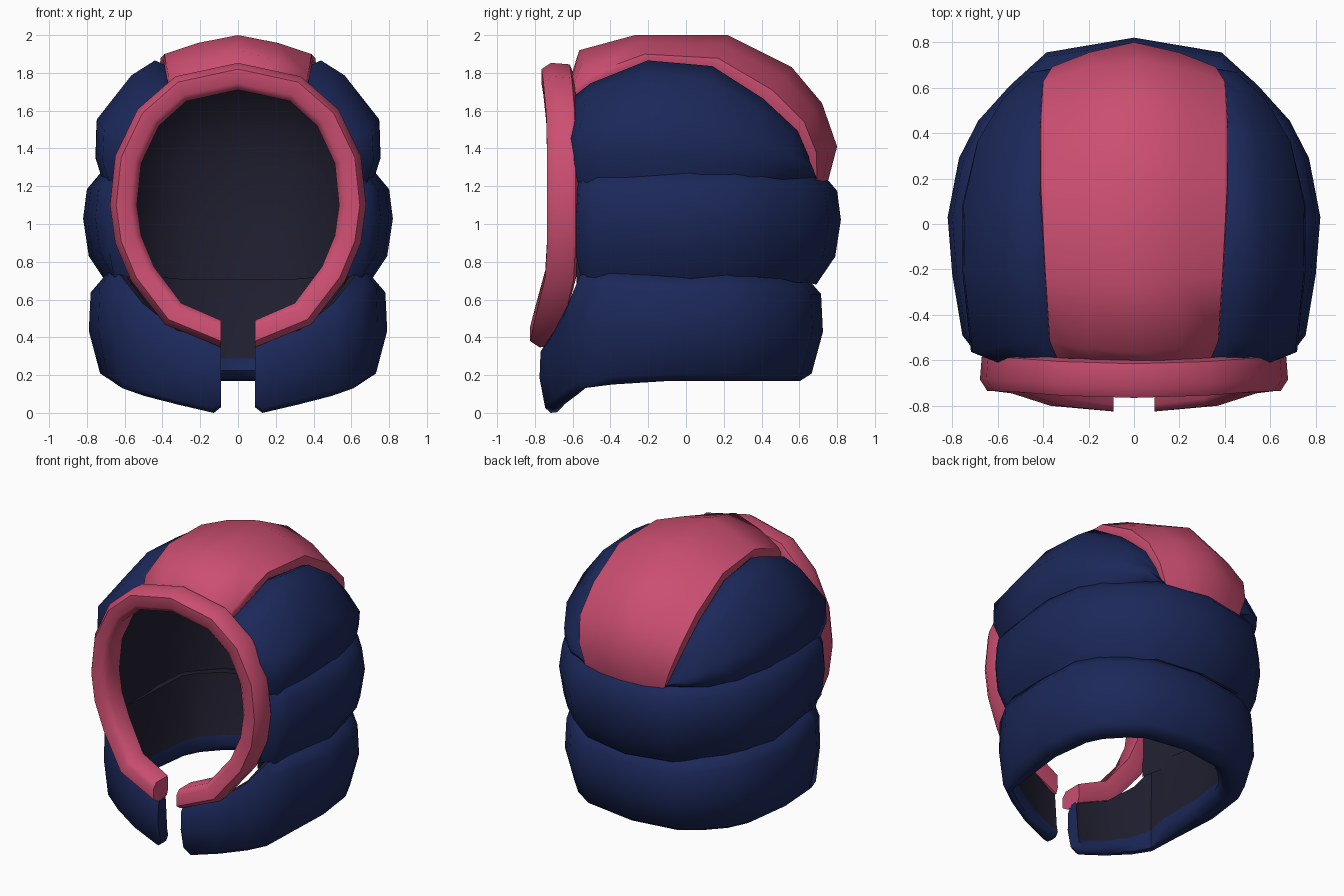
import bpy, bmesh, math
from mathutils import Vector

cube = bpy.data.objects.get("Cube")
if cube:
    bpy.data.objects.remove(cube, do_unlink=True)


def material(name, rgb):
    m = bpy.data.materials.new(name)
    m.use_nodes = True
    col = (*rgb, 1)
    m.diffuse_color = col
    m.node_tree.nodes["Principled BSDF"].inputs["Base Color"].default_value = col
    return m


NAVY = material("navy fabric", (0.011, 0.021, 0.1))
PINK = material("pink fabric", (0.6, 0.077, 0.165))
LINING = material("dark lining", (0.015, 0.014, 0.03))


def finish(name, bm, mats, angle):
    me = bpy.data.meshes.new(name)
    bm.to_mesh(me)
    bm.free()
    ob = bpy.data.objects.new(name, me)
    bpy.context.collection.objects.link(ob)
    for m in mats:
        me.materials.append(m)
    bpy.ops.object.select_all(action='DESELECT')
    ob.select_set(True)
    bpy.context.view_layer.objects.active = ob
    bpy.ops.object.shade_smooth_by_angle(angle=math.radians(angle))


def loft(name, sections, mats, lining_rows=()):
    """Skin closed sections along a path and cap both ends."""
    bm = bmesh.new()
    rings = [[bm.verts.new(p) for p in s] for s in sections]
    n = len(rings[0])
    for a, b in zip(rings, rings[1:]):
        for j in range(n):
            k = (j + 1) % n
            bm.faces.new((a[j], a[k], b[k], b[j])).material_index = int(j in lining_rows)
    for r in (rings[0], rings[-1]):
        bm.faces.new(r)
    bmesh.ops.recalc_face_normals(bm, faces=bm.faces)
    finish(name, bm, mats, 55)


def sheet(name, rows, mat, outward=True):
    """Open grid of points, facing outward or inward."""
    bm = bmesh.new()
    grid = [[bm.verts.new(p) for p in r] for r in rows]
    for a, b in zip(grid, grid[1:]):
        for j in range(len(a) - 1):
            bm.faces.new((a[j], a[j + 1], b[j + 1], b[j]))
    bm.normal_update()
    middle = Vector((0, 0, 1.2))
    facing = sum(f.normal.dot(f.calc_center_median() - middle) for f in bm.faces)
    if (facing > 0) != outward:
        bmesh.ops.reverse_faces(bm, faces=bm.faces)
    finish(name, bm, [mat], 60)


def mirrored(half):
    return half + [(-p[0], *p[1:]) for p in reversed(half[:-1])]


def band(name, half, profile, mats, lining_rows=()):
    """Puffy band: columns are (x, y, bottom, top, thickness scale)."""
    cols = mirrored(half)
    sections = []
    for i, (x, y, zb, zt, k) in enumerate(cols):
        out = Vector((0, -1, 0))
        if 0 < i < len(cols) - 1:
            p, q = cols[i - 1], cols[i + 1]
            out = Vector((q[1] - p[1], p[0] - q[0], 0)).normalized()
        sections.append([Vector((x, y, zb + v * (zt - zb))) - out * d * k
                         for d, v in profile])
    loft(name, sections, mats, lining_rows)


# lower band with chin flaps and a rolled hem
band("lower_band",
     [(0.09, -0.775, 0.03, 0.37, 0.5), (0.14, -0.775, 0, 0.38, 0.5),
      (0.34, -0.73, 0.045, 0.44, 0.5),
      (0.52, -0.655, 0.09, 0.58, 0.45), (0.65, -0.585, 0.13, 0.73, 0.45),
      (0.74, -0.42, 0.15, 0.75, 0.85),
      (0.79, -0.08, 0.17, 0.72, 1), (0.75, 0.24, 0.17, 0.74, 1),
      (0.67, 0.41, 0.17, 0.73, 1), (0.53, 0.56, 0.17, 0.72, 1),
      (0.36, 0.67, 0.17, 0.71, 1), (0, 0.725, 0.17, 0.71, 1)],
     [(0.12, 0), (0.06, 0.07), (0, 0.48), (0.01, 0.85), (0.08, 1),
      (0.17, 1), (0.21, 0.22), (0.23, 0.1), (0.19, 0.01)], [NAVY, LINING], (4, 5))

# middle band
band("middle_band",
     [(0.57, -0.6, 0.72, 1.27, 0.35), (0.69, -0.575, 0.72, 1.27, 0.5),
      (0.755, -0.49, 0.71, 1.27, 0.8),
      (0.8, -0.22, 0.69, 1.28, 1), (0.82, 0.03, 0.68, 1.28, 1),
      (0.77, 0.29, 0.69, 1.28, 1), (0.685, 0.455, 0.69, 1.28, 1),
      (0.545, 0.61, 0.69, 1.27, 1),
      (0.385, 0.755, 0.69, 1.26, 1), (0, 0.82, 0.68, 1.27, 1)],
     [(0.13, 0), (0.03, 0.25), (0, 0.58), (0.02, 0.84), (0.1, 1), (0.13, 1)], [NAVY])

# seam between the crown strip and the side panels, front to back
seam = [Vector(p) for p in (
    (0.33, -0.61, 1.66), (0.37, -0.5, 1.74), (0.39, -0.2, 1.86), (0.41, 0.15, 1.83),
    (0.41, 0.42, 1.66), (0.4, 0.59, 1.5), (0.36, 0.65, 1.36), (0.31, 0.67, 1.23))]
crest = [(-0.61, 1.78), (-0.565, 1.92), (-0.27, 2), (0.22, 2),
         (0.56, 1.83), (0.72, 1.64), (0.8, 1.41), (0.75, 1.22)]
foot = [(0.6, -0.6), (0.69, -0.54), (0.72, -0.22), (0.72, 0.08),
        (0.66, 0.34), (0.55, 0.52), (0.43, 0.63), (0.31, 0.68)]

# crown strip
rows = []
for s, (cy, cz) in zip(seam, crest):
    c = Vector((0, cy, cz))
    half = []
    for w, blend in ((0.96, -0.15), (1.01, 0.02), (1, 0.28), (0.55, 0.7), (0, 1)):
        p = s.lerp(c, blend)
        half.append((s.x * w, p.y, p.z))
    rows.append(mirrored(half))
sheet("crown_strip", rows, PINK)

# side panels
for side, label in ((1, "left"), (-1, "right")):
    rows = []
    for i, (s, (fx, fy)) in enumerate(zip(seam, foot)):
        f = Vector((fx, fy, 1.25))
        out = Vector((fx, fy, 0)).normalized()
        bulge = 0.3 if i in (0, 7) else 1
        row = []
        for h, v, puff in ((0, -0.06, -0.01), (0, 0.17, 0.035), (0.05, 0.5, 0.045),
                           (0.5, 0.88, 0.01), (0.85, 1.01, 0), (1.05, 0.96, 0)):
            p = f.lerp(s, h) + out * puff * bulge
            row.append((side * p.x, p.y, f.z + v * (s.z - f.z)))
        rows.append(row)
    sheet(label + "_side_panel", rows, NAVY)

# lining rings: front x, front z, half width, back y, height
rows = []
for xf, zf, w, yb, z in ((0.56, 0.68, 0.65, 0.63, 0.68), (0.56, 1, 0.66, 0.66, 1),
                         (0.55, 1.3, 0.64, 0.65, 1.3), (0.45, 1.5, 0.61, 0.59, 1.5),
                         (0.36, 1.62, 0.52, 0.5, 1.66), (0.22, 1.71, 0.35, 0.34, 1.8),
                         (0, 1.74, 0, 0.2, 1.88)):
    rows.append(mirrored([(xf, -0.58, zf), (w * 0.95, -0.3, z), (w, 0, z),
                          (w * 0.93, yb * 0.43, z), (w * 0.7, yb * 0.76, z),
                          (w * 0.42, yb * 0.94, z), (0, yb, z)]))
sheet("hood_lining", rows, LINING, outward=False)

# padded rim around the face opening
path = [Vector(p) for p in mirrored([
    (0.09, -0.745, 0.425), (0.34, -0.72, 0.53), (0.5, -0.665, 0.74), (0.575, -0.655, 0.92),
    (0.6, -0.655, 1.1), (0.575, -0.655, 1.34), (0.47, -0.66, 1.56), (0.3, -0.675, 1.71),
    (0, -0.685, 1.775)])]
shape = [(-0.065, -0.05), (-0.03, -0.08), (0.045, -0.08), (0.078, -0.03),
         (0.07, 0.07), (0.03, 0.085), (-0.065, 0.08)]
sections = []
for i, p in enumerate(path):
    out = Vector((0, 0, -1))
    if 0 < i < len(path) - 1:
        t = path[i + 1] - path[i - 1]
        out = Vector((t.z, 0, -t.x)).normalized()
    sections.append([p + out * a + Vector((0, b, 0)) for a, b in shape])
loft("face_rim", sections, [PINK])
